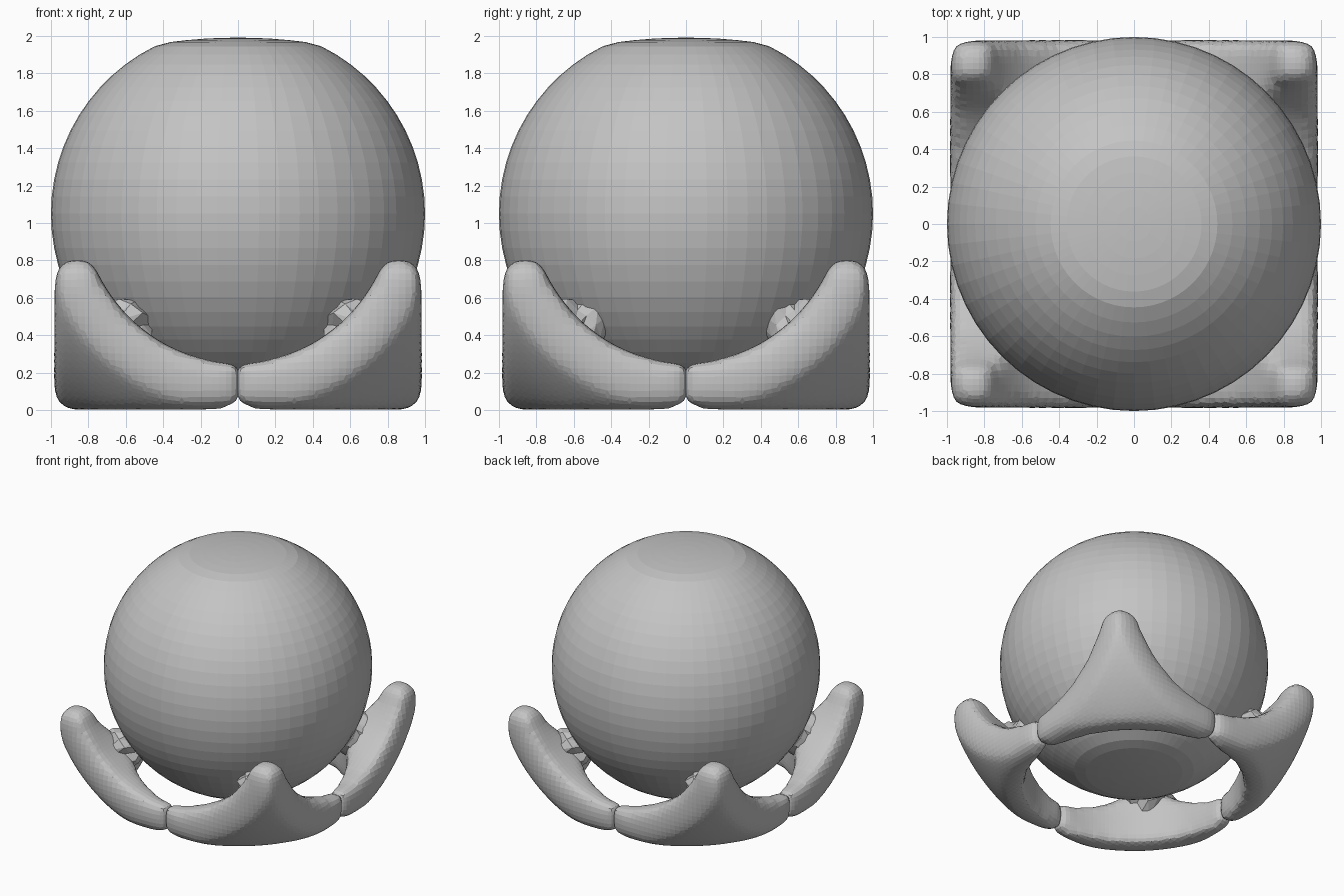
import bpy
import bmesh
import random
from math import pi
from mathutils import Vector, Matrix

random.seed(4)
cube = bpy.data.objects.get("Cube")
if cube:
    bpy.data.objects.remove(cube, do_unlink=True)

CENTRE = Vector((0, 0, 1.05))

# One grey for everything
grey = bpy.data.materials.new("plain_grey")
grey.use_nodes = True
grey.diffuse_color = (0.55, 0.55, 0.55, 1)
for node in grey.node_tree.nodes:
    if node.type == 'BSDF_PRINCIPLED':
        node.inputs["Base Color"].default_value = grey.diffuse_color
        node.inputs["Roughness"].default_value = 0.8


def add_object(name, bm):
    bmesh.ops.recalc_face_normals(bm, faces=bm.faces)
    mesh = bpy.data.meshes.new(name)
    bm.to_mesh(mesh)
    bm.free()
    mesh.materials.append(grey)
    obj = bpy.data.objects.new(name, mesh)
    bpy.context.scene.collection.objects.link(obj)
    return obj


def mirror_to_four(obj):
    mod = obj.modifiers.new("four_corners", 'MIRROR')
    mod.use_axis = (True, True, False)
    mod.use_mirror_merge = False


def add_boolean(obj, cutter, operation):
    cutter.hide_render = True
    cutter.hide_viewport = True
    mod = obj.modifiers.new(cutter.name, 'BOOLEAN')
    mod.operation = operation
    mod.solver = 'EXACT'
    mod.object = cutter


# Ball: slightly flattened at its poles
bm = bmesh.new()
bmesh.ops.create_uvsphere(bm, u_segments=56, v_segments=34, radius=1)
for v in bm.verts:
    if abs(v.co.z) > 0.91:
        sign = 1 if v.co.z > 0 else -1
        v.co.z = sign * (0.91 + (abs(v.co.z) - 0.91) * 0.35)
bmesh.ops.translate(bm, verts=bm.verts, vec=CENTRE)
add_object("ball", bm)

# Cradle corner: a box block with bevelled edges
low, high = Vector((-0.025, -0.025, 0)), Vector((0.985, 0.985, 0.81))
bm = bmesh.new()
bmesh.ops.create_cube(bm, size=1)
for v in bm.verts:
    for i in range(3):
        v.co[i] = low[i] if v.co[i] < 0 else high[i]
bmesh.ops.bevel(bm, geom=bm.edges[:], offset=0.08, segments=2, profile=0.5,
                affect='EDGES')
corner = add_object("cradle_corners", bm)

# Outside of the corner rounded off by a sphere
bm = bmesh.new()
bmesh.ops.create_icosphere(bm, subdivisions=5, radius=1.43)
bmesh.ops.translate(bm, verts=bm.verts, vec=CENTRE)
add_boolean(corner, add_object("outer_round_cutter", bm), 'INTERSECT')

# Inside hollowed by a round bore along each axis
for axis, radius in (('X', 0.825), ('Y', 0.825), ('Z', 0.81)):
    turn = {'X': Matrix.Rotation(pi / 2, 4, 'Y'),
            'Y': Matrix.Rotation(pi / 2, 4, 'X'),
            'Z': Matrix.Identity(4)}[axis]
    bm = bmesh.new()
    bmesh.ops.create_cone(bm, cap_ends=True, segments=64, radius1=radius,
                          radius2=radius, depth=4,
                          matrix=Matrix.Translation((0, 0, 1.08)) @ turn)
    add_boolean(corner, add_object("bore_cutter_" + axis.lower(), bm), 'DIFFERENCE')

# Softened to rounded bars, then repeated at the four corners
remesh = corner.modifiers.new("even_faces", 'REMESH')
remesh.mode = 'VOXEL'
remesh.voxel_size = 0.04
soft = corner.modifiers.new("soften", 'SMOOTH')
soft.factor = 0.5
soft.iterations = 18
mirror_to_four(corner)

# Contact teeth: short rough pads between the cradle and the ball
bm = bmesh.new()
turn = Vector((1, 1, -1)).to_track_quat('Z', 'Y').to_matrix().to_4x4()
rings = []
for distance in (0.96, 1.03, 1.16):
    ring = []
    for k in range(14):
        radius = 0.15 + random.uniform(-0.04, 0.04)
        spot = Matrix.Rotation(2 * pi * k / 14, 4, 'Z') @ Vector((radius, 0, distance))
        ring.append(bm.verts.new(turn @ spot + CENTRE))
    rings.append(ring)
for lower, upper in zip(rings, rings[1:]):
    for k in range(14):
        n = (k + 1) % 14
        bm.faces.new((lower[k], lower[n], upper[n]))
        bm.faces.new((lower[k], upper[n], upper[k]))
bm.faces.new(rings[0])
bm.faces.new(rings[-1])
mirror_to_four(add_object("contact_teeth", bm))
